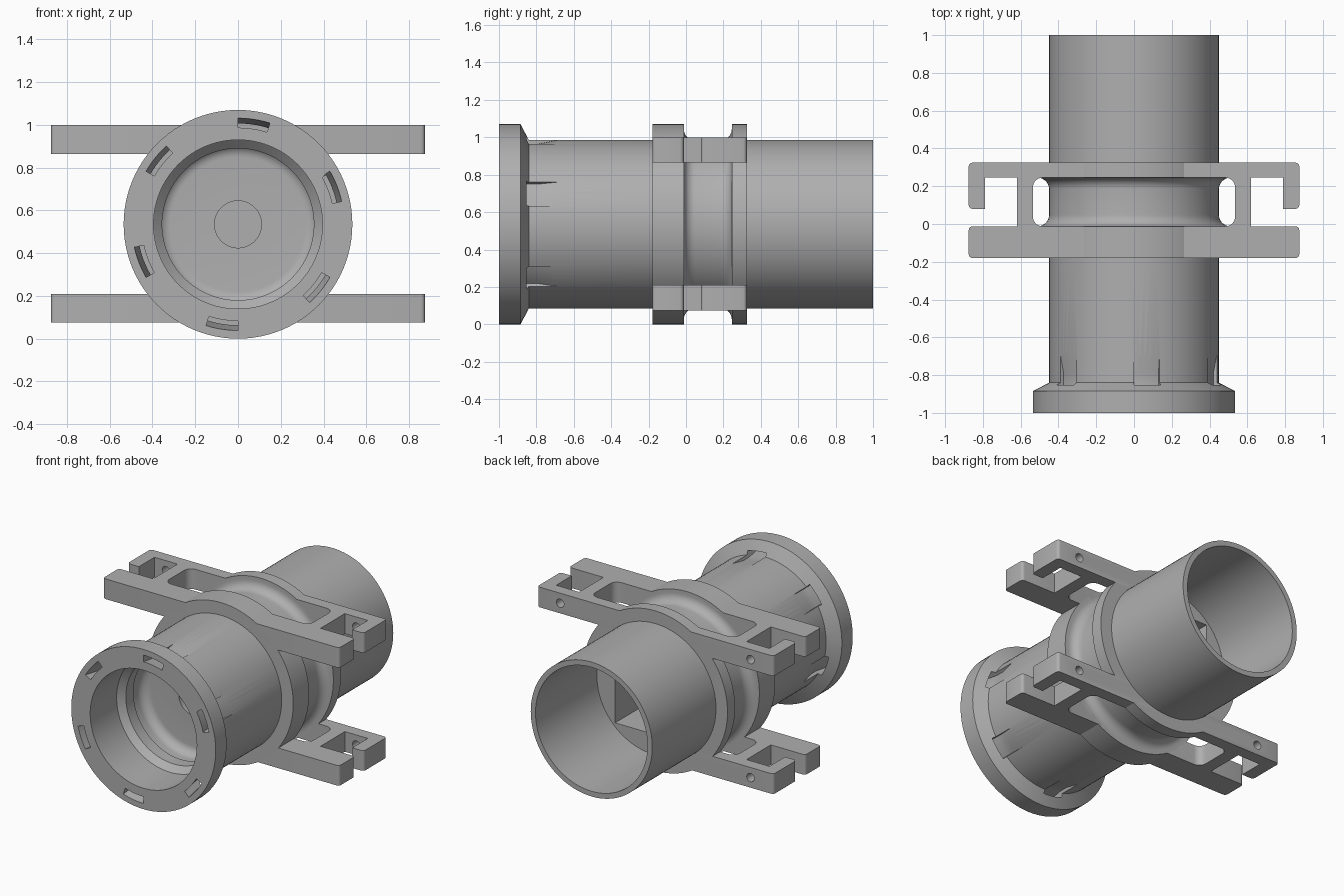
import bpy, bmesh, math
from mathutils import Vector, Matrix

if "Cube" in bpy.data.objects:
    bpy.data.objects.remove(bpy.data.objects["Cube"], do_unlink=True)

AXIS_Z = 0.535
grey = bpy.data.materials.new("plain grey")
grey.use_nodes = True
colour = (0.43, 0.43, 0.43, 1)
grey.diffuse_color = colour
grey.node_tree.nodes["Principled BSDF"].inputs["Base Color"].default_value = colour


def make_object(name, bm):
    bmesh.ops.remove_doubles(bm, verts=bm.verts, dist=1e-5)
    bmesh.ops.recalc_face_normals(bm, faces=bm.faces)
    mesh = bpy.data.meshes.new(name)
    bm.to_mesh(mesh)
    bm.free()
    mesh.materials.append(grey)
    obj = bpy.data.objects.new(name, mesh)
    bpy.context.collection.objects.link(obj)
    return obj


def arc(cx, cy, radius, start, end, steps=8):
    angles = [math.radians(start + (end - start) * i / steps) for i in range(steps + 1)]
    return [(cx + radius * math.cos(a), cy + radius * math.sin(a)) for a in angles]


def spin(name, profile, start=0, sweep=360, steps=96, closed=False):
    """Turn (radius, y) points about the tube axis; angle 0 is +x, 90 is up."""
    bm = bmesh.new()
    rings = []
    full = sweep == 360
    for i in range(steps + (0 if full else 1)):
        a = math.radians(start + sweep * i / steps)
        rings.append([bm.verts.new((r * math.cos(a), y, AXIS_Z + r * math.sin(a)))
                      for r, y in profile])
    count = len(profile)
    for i in range(len(rings) if full else len(rings) - 1):
        p, q = rings[i], rings[(i + 1) % len(rings)]
        for j in range(count if closed else count - 1):
            k = (j + 1) % count
            loop = [p[j], p[k], q[k], q[j]]
            if profile[j][0] == 0:
                loop = [p[j], p[k], q[k]]
            elif profile[k][0] == 0:
                loop = [p[j], p[k], q[j]]
            bm.faces.new(loop)
    if not full:
        bm.faces.new(rings[0])
        bm.faces.new(rings[-1])
    # poles on the axis are merged here
    return make_object(name, bm)


def extrude(name, outline, z0, z1):
    bm = bmesh.new()
    face = bm.faces.new([bm.verts.new((x, y, z0)) for x, y in outline])
    moved = bmesh.ops.extrude_face_region(bm, geom=[face])["geom"]
    bmesh.ops.translate(bm, vec=(0, 0, z1 - z0),
                        verts=[v for v in moved if isinstance(v, bmesh.types.BMVert)])
    return make_object(name, bm)


def rounded_rect(x0, x1, y0, y1, r):
    return (arc(x1 - r, y1 - r, r, 0, 90, 6) + arc(x0 + r, y1 - r, r, 90, 180, 6)
            + arc(x0 + r, y0 + r, r, 180, 270, 6) + arc(x1 - r, y0 + r, r, 270, 360, 6))


def cut(obj, cutters):
    bpy.context.view_layer.objects.active = obj
    for cutter in cutters:
        cutter.hide_render = True
        mod = obj.modifiers.new("cut", 'BOOLEAN')
        mod.operation = 'DIFFERENCE'
        mod.solver = 'EXACT'
        mod.object = cutter
        bpy.ops.object.modifier_apply(modifier=mod.name)
        bpy.data.objects.remove(cutter, do_unlink=True)


def smooth(obj):
    bpy.ops.object.select_all(action='DESELECT')
    obj.select_set(True)
    bpy.context.view_layer.objects.active = obj
    bpy.ops.object.shade_smooth_by_angle(angle=math.radians(28))


# Tube: front socket, flange, grooved collar and rear sleeve in one turned profile
socket = [(0, -0.38), (0.11, -0.38), (0.11, -0.47)]
socket += arc(0.315, -0.53, 0.06, 90, 0)
socket += [(0.375, -0.6), (0.355, -0.6), (0.355, -0.68), (0.395, -0.72), (0.395, -1)]
flange = [(0.535, -1), (0.535, -0.885), (0.45, -0.84)]
collar = [(0.45, -0.18), (0.535, -0.18), (0.535, -0.012)]
collar += arc(0.51, 0.048, 0.06, 270, 180) + arc(0.51, 0.185, 0.06, 180, 90)
collar += [(0.535, 0.245), (0.535, 0.325), (0.45, 0.325)]
sleeve = [(0.45, 1), (0.415, 1), (0.415, 0.35), (0, 0.35)]
tube = spin("tube_body", socket + flange + collar + sleeve)

# Locking slots through the flange, running out along the tube
slot = [(0.455, -1.02), (0.5, -1.02), (0.47, -0.84), (0.47, -0.69),
        (0.45, -0.69), (0.43, -0.79), (0.43, -0.85)]
slots = [spin("slot_cutter", slot, 72.5 + 60 * i, 17.5, 6, closed=True) for i in range(6)]

# Square pocket in the rear of the bulkhead
pocket = extrude("pocket_cutter", rounded_rect(-0.28, 0.28, -0.3, 0.4, 0.001),
                 AXIS_Z - 0.28, AXIS_Z + 0.28)
cut(tube, slots + [pocket])
smooth(tube)

# Half outline of a mounting bar with its hooked end, mirrored to the other side
half = [(0.62, -0.012), (0.62, 0.245), (0.79, 0.245), (0.79, 0.08)]
end_low = arc(0.855, -0.16, 0.02, -90, 0, 4) + arc(0.855, -0.032, 0.02, 0, 90, 4)
end_high = arc(0.855, 0.1, 0.02, -90, 0, 4) + arc(0.855, 0.305, 0.02, 0, 90, 4)
right_side = end_low + half + end_high
outline = right_side + [(-x, y) for x, y in reversed(right_side)]

for name, z0 in (("lower_bar", 0.075), ("upper_bar", 0.865)):
    z1 = z0 + 0.135
    bar = extrude(name, outline, z0, z1)
    cutters = [extrude("window_cutter", rounded_rect(-0.535, 0.535, -0.012, 0.245, 0.05),
                       z0 - 0.1, z1 + 0.1)]
    # Screw hole through the rear beam at each end
    for x in (-0.705, 0.705):
        bm = bmesh.new()
        bmesh.ops.create_cone(bm, cap_ends=True, segments=24, radius1=0.028,
                              radius2=0.028, depth=0.2,
                              matrix=Matrix.Translation(Vector((x, 0.29, (z0 + z1) / 2)))
                              @ Matrix.Rotation(math.pi / 2, 4, 'X'))
        cutters.append(make_object("hole_cutter", bm))
    cut(bar, cutters)
    smooth(bar)
